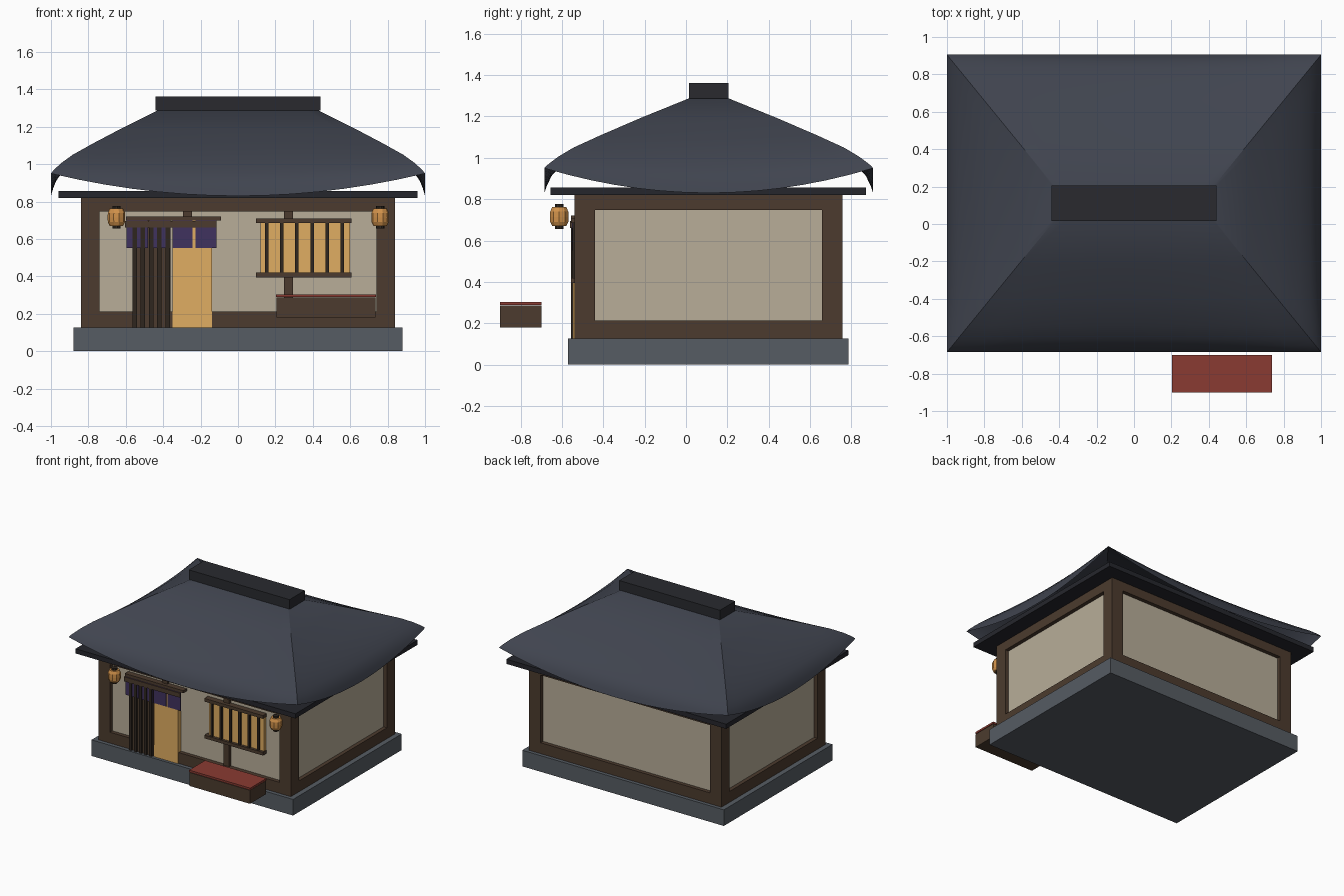
import bpy, bmesh, math
from mathutils import Matrix, Vector

if "Cube" in bpy.data.objects:
    bpy.data.objects.remove(bpy.data.objects["Cube"])


def mat(name, hexcol):
    m = bpy.data.materials.new(name)
    c = [int(hexcol[i:i + 2], 16) / 255 for i in (0, 2, 4)]
    m.diffuse_color = [((v + 0.055) / 1.055) ** 2.4 for v in c] + [1]
    m.use_nodes = True
    m.node_tree.nodes["Principled BSDF"].inputs["Base Color"].default_value = m.diffuse_color
    return m


STONE = mat("stone", "565C63")
WOOD = mat("wood", "4C3B2E")
DARK = mat("dark_wood", "2E261F")
PLASTER = mat("plaster", "B8AE99")
GLOW = mat("lit_paper", "E0AE62")
CLOTH = mat("indigo_cloth", "40325E")
RED = mat("red_cushion", "8A3B32")
TILE = mat("roof_tile", "40444F")
RIDGE = mat("ridge_tile", "292A2F")
EAVE = mat("eave_board", "25262C")
LAMP = mat("lantern_paper", "D0914A")


def finish(name, bm, material):
    bmesh.ops.recalc_face_normals(bm, faces=bm.faces)
    me = bpy.data.meshes.new(name)
    bm.to_mesh(me)
    bm.free()
    me.materials.append(material)
    ob = bpy.data.objects.new(name, me)
    bpy.context.collection.objects.link(ob)
    return ob


def box(name, x, y, z, material):
    lo, hi = Vector((x[0], y[0], z[0])), Vector((x[1], y[1], z[1]))
    bm = bmesh.new()
    bmesh.ops.create_cube(bm, size=1, matrix=Matrix.Translation((lo + hi) / 2) @ Matrix.Diagonal((*(hi - lo), 1)))
    return finish(name, bm, material)


def lathe(name, profile, loc, material, sides=10):
    bm = bmesh.new()
    rings = [[bm.verts.new((loc[0] + r * math.cos(a), loc[1] + r * math.sin(a), z))
              for a in (2 * math.pi * i / sides for i in range(sides))] for r, z in profile]
    for a, b in zip(rings, rings[1:]):
        for i in range(sides):
            j = (i + 1) % sides
            bm.faces.new((a[i], a[j], b[j], b[i]))
    bm.faces.new(rings[0])
    bm.faces.new(rings[-1])
    return finish(name, bm, material)


# stone plinth and plastered core
box("plinth", (-.88, .88), (-.57, .785), (0, .127), STONE)
X, Y0, Y1 = .84, -.54, .757
box("wall_panels", (-X + .03, X - .03), (Y0 + .03, Y1 - .03), (.12, .82), PLASTER)

# timber frame: corner posts, sills and head beams
for sx in (-1, 1):
    xs = sorted((sx * X, sx * (X - .1)))
    for y in ((Y0, Y0 + .1), (Y1 - .1, Y1)):
        box("corner_post", xs, y, (.127, .82), WOOD)
for label, z in (("sill_beam", (.127, .213)), ("head_beam", (.747, .82))):
    for y in ((Y0, Y0 + .1), (Y1 - .1, Y1)):
        box(label, (-X + .1, X - .1), y, z, WOOD)
    for x in ((-X, -X + .1), (X - .1, X)):
        box(label, x, (Y0 + .1, Y1 - .1), z, WOOD)
for x in (-.27, .27):
    box("front_stud", (x - .024, x + .024), (Y0 + .01, Y0 + .05), (.213, .747), WOOD)

# doorway: lit panel, lattice door, curtain and rod
box("door_light", (-.35, -.14), (-.547, -.50), (.127, .70), GLOW)
box("lattice_back", (-.565, -.36), (-.543, -.50), (.127, .70), WOOD)
for i in range(5):
    x = -.552 + i * .044
    box("lattice_bar", (x - .012, x + .012), (-.556, -.54), (.127, .68), DARK)
box("door_lintel", (-.60, -.09), (-.555, -.50), (.70, .72), WOOD)
for x in ((-.595, -.482), (-.475, -.362), (-.35, -.242), (-.228, -.115)):
    box("curtain_strip", x, (-.552, -.546), (.553, .70), CLOTH)
box("curtain_rod", (-.605, -.115), (-.56, -.545), (.66, .695), WOOD)

# barred window
box("window_light", (.12, .60), (-.535, -.50), (.41, .70), GLOW)
for z in ((.395, .42), (.685, .71)):
    box("window_rail", (.095, .607), (-.556, -.50), z, WOOD)
for i in range(6):
    x = .153 + i * .081
    box("window_bar", (x - .009, x + .009), (-.55, -.53), (.42, .685), DARK)

# hanging lanterns
for x in (-.65, .76):
    lathe("lantern_body", [(.036, .67), (.046, .69), (.047, .715), (.046, .74), (.036, .762)], (x, -.613), LAMP)
    for z in (.655, .76):
        lathe("lantern_cap", [(.022, z), (.022, z + .016)], (x, -.613), DARK)

# bench with red cushion
box("bench", (.205, .735), (-.90, -.70), (.18, .286), WOOD)
box("bench_cushion", (.203, .737), (-.90, -.70), (.289, .304), RED)

# eave board
box("eave_board", (-.96, .96), (-.655, .87), (.82, .857), EAVE)

# hipped roof: each row is (inward fraction, height mid-side, height at hip)
ROWS = [(0, .83, .95), (.02, .87, .965), (.05, .913, .982), (.1, .952, 1.008), (.2, 1.01, 1.05),
        (.385, 1.09, 1.11), (.66, 1.186, 1.194), (1, 1.292, 1.292)]
CY, N = .11, 14
bm = bmesh.new()
rings = []
for s, mid, hip in ROWS:
    hx, hy = 1 - .58 * s, .795 - .71 * s
    corners = [(-hx, -hy), (hx, -hy), (hx, hy), (-hx, hy)]
    ring = []
    for k in range(4):
        a, b = Vector(corners[k]), Vector(corners[(k + 1) % 4])
        for i in range(N):
            p = a.lerp(b, i / N)
            t = 2 * i / N - 1
            ring.append(bm.verts.new((p.x, p.y + CY, mid + (hip - mid) * t * t)))
    rings.append(ring)
for a, b in zip(rings, rings[1:]):
    for i in range(4 * N):
        j = (i + 1) % (4 * N)
        bm.faces.new((a[i], a[j], b[j], b[i]))
bm.faces.new(rings[-1])
roof = finish("roof", bm, TILE)
bpy.context.view_layer.objects.active = roof
roof.select_set(True)
bpy.ops.object.shade_smooth_by_angle(angle=math.radians(30))

# ridge cap
box("ridge_cap", (-.44, .44), (.015, .205), (1.287, 1.363), RIDGE)
